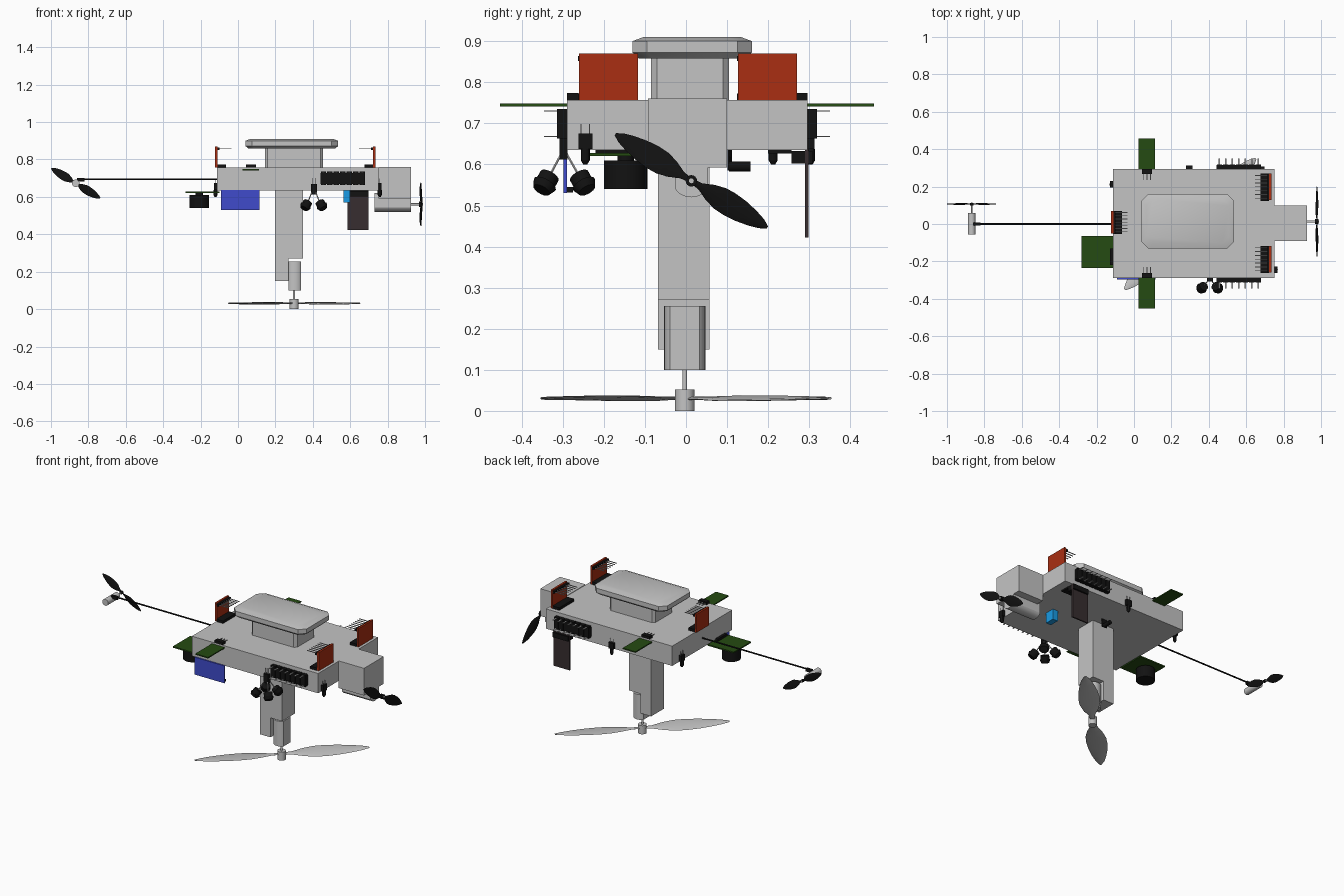
import bpy, bmesh, math
from mathutils import Vector, Matrix

if "Cube" in bpy.data.objects:
    bpy.data.objects.remove(bpy.data.objects["Cube"])

def mat(name, r, g, b):
    m = bpy.data.materials.new(name)
    m.diffuse_color = (r, g, b, 1)
    m.use_nodes = True
    m.node_tree.nodes["Principled BSDF"].inputs["Base Color"].default_value = m.diffuse_color
    return m

GREY = mat("light grey", .55, .55, .55)
BLACK = mat("black", .006, .006, .006)
RUST = mat("rust red", .40, .028, .006)
GREEN = mat("board green", .018, .07, .006)
BLUE = mat("deep blue", .05, .07, .60)
SKY = mat("sky blue", .01, .33, .78)
BROWN = mat("dark brown", .038, .027, .029)


class Part:
    """Collects primitives into one mesh object."""
    def __init__(self, name, material):
        self.name, self.m, self.bm = name, material, bmesh.new()

    def box(self, x0, x1, y0, y1, z0, z1):
        c = Vector(((x0 + x1) / 2, (y0 + y1) / 2, (z0 + z1) / 2))
        bmesh.ops.create_cube(self.bm, size=1, matrix=Matrix.Translation(c) @
                              Matrix.Diagonal((abs(x1 - x0), abs(y1 - y0), abs(z1 - z0), 1)))
        return self

    def rod(self, a, b, r, n=16, r2=None):
        a, b = Vector(a), Vector(b)
        d = b - a
        rot = d.to_track_quat('Z', 'Y').to_matrix().to_4x4()
        bmesh.ops.create_cone(self.bm, cap_ends=True, segments=n, radius1=r,
                              radius2=r if r2 is None else r2, depth=d.length,
                              matrix=Matrix.Translation((a + b) / 2) @ rot)
        return self

    def loft(self, rings):
        vs = [[self.bm.verts.new(p) for p in ring] for ring in rings]
        n = len(vs[0])
        for a, b in zip(vs, vs[1:]):
            for i in range(n):
                self.bm.faces.new((a[i], a[(i + 1) % n], b[(i + 1) % n], b[i]))
        self.bm.faces.new(vs[0][::-1])
        self.bm.faces.new(vs[-1])
        return self

    def done(self):
        bmesh.ops.recalc_face_normals(self.bm, faces=self.bm.faces[:])
        me = bpy.data.meshes.new(self.name)
        self.bm.to_mesh(me)
        self.bm.free()
        me.materials.append(self.m)
        me.shade_smooth()
        me.set_sharp_from_angle(angle=math.radians(30))
        ob = bpy.data.objects.new(self.name, me)
        bpy.context.collection.objects.link(ob)
        return ob


def chamfered(x0, x1, y0, y1, c, z):
    return [(x0 + c, y0, z), (x1 - c, y0, z), (x1, y0 + c, z), (x1, y1 - c, z),
            (x1 - c, y1, z), (x0 + c, y1, z), (x0, y1 - c, z), (x0, y0 + c, z)]


# Propeller: two twisted lens-section blades, built along local X with local Z as axis
def propeller(name, material, matrix, R, chord, pitch, thick):
    p = Part(name, material)
    stations = [(.03, .22), (.12, .30), (.25, .72), (.38, .97), (.5, 1), (.65, .9),
                (.8, .68), (.92, .42), (1, .1)]
    for turn in (0, math.pi):
        rings = []
        for t, w in stations:
            a = math.radians(pitch) * (1.3 - .6 * t)
            ring = []
            for k in range(8):
                q = k * math.pi / 4
                y, z = chord / 2 * w * math.cos(q), thick / 2 * math.sin(q)
                v = Vector((R * t, y * math.cos(a) - z * math.sin(a),
                            y * math.sin(a) + z * math.cos(a)))
                ring.append(matrix @ Matrix.Rotation(turn, 4, 'Z') @ v)
            rings.append(ring)
        p.loft(rings)
    p.done()


# Motor can with two flat sides
def motor(name, fn, r, flat, a, b):
    prof = [(max(-flat, min(flat, r * math.cos(i * math.pi / 16))), r * math.sin(i * math.pi / 16))
            for i in range(32)]
    Part(name, GREY).loft([[fn(u, v, w) for u, v in prof] for w in (a, b)]).done()


# Main hull, rear box, neck and canopy
Part("body", GREY).box(-.112, .75, -.29, .295, .635, .757).done()
Part("rear_box", GREY).box(.75, .925, -.092, .10, .592, .76).done()
Part("neck", GREY).loft([chamfered(.144, .455, -.085, .105, .015, z) for z in (.75, .865)]).done()
Part("canopy", GREY).loft([chamfered(.04 + i, .535 - i, -.13 + i, .16 - i, .035, z) for z, i in
                           ((.858, .015), (.872, 0), (.9, 0), (.91, .027))]).done()

# Leg with lower motor and large propeller
Part("leg", GREY).box(.198, .348, -.068, .057, .27, .64).box(.198, .27, -.068, .057, .15, .27).done()
motor("leg_motor", lambda u, v, w: (.303 + u, -.003 + v, w), .05, .034, .1, .255)
Part("leg_shaft", GREY).rod((.3, -.003, .05), (.3, -.003, .1), .006).rod(
    (.3, -.003, 0), (.3, -.003, .053), .024, 24).done()
propeller("leg_propeller", GREY, Matrix.Translation((.3, 0, .031)) @ Matrix.Rotation(
    math.radians(45), 4, 'Z'), .495, .12, 6, .007)

# Rear motor and propeller
motor("rear_motor", lambda u, v, w: (w, .013 + u, .57 + v), .05, .04, .73, .925)
Part("rear_shaft", GREY).rod((.92, .013, .56), (.99, .013, .56), .006).done()
Part("rear_hub", BLACK).rod((.967, .013, .56), (.987, .013, .56), .014).done()
to_x = Matrix(((0, 0, 1, 0), (1, 0, 0, 0), (0, 1, 0, 0), (0, 0, 0, 1)))
propeller("rear_propeller", BLACK, Matrix.Translation((.978, .013, .56)) @ to_x @ Matrix.Rotation(
    math.radians(-31.5), 4, 'Z'), .217, .062, 14, .005)

# Tail boom with side-facing motor and propeller
Part("boom", BLACK).rod((-.11, 0, .695), (-.86, 0, .695), .0045, 10).box(
    -.86, -.82, -.008, .008, .682, .7).done()
Part("boom_motor", GREY).rod((-.868, -.055, .673), (-.868, .06, .673), .02, 24).rod(
    (-.868, .06, .673), (-.868, .115, .673), .004, 10).done()
Part("boom_hub", BLACK).rod((-.868, .098, .673), (-.868, .112, .673), .009).done()
propeller("boom_propeller", BLACK, Matrix.Translation((-.868, .107, .673)) @ Matrix.Rotation(
    math.pi / 2, 4, 'X') @ Matrix.Rotation(math.radians(-31.5), 4, 'Z'), .153, .048, 12, .004)

# Upright rust boards with header strips and pins
for tag, x, s, y0, y1 in (("right_front", .722, -1, -.26, -.117), ("right_back", .722, -1, .127, .27),
                          ("left", -.11, 1, -.05, .07)):
    Part(tag + "_upright_board", RUST).box(x, x - s * .012, y0, y1, .757, .87).done()
    h = Part(tag + "_headers", BLACK)
    h.box(x, x + s * .012, y0 - .003, y1, .851, .864).box(x, x + s * .045, y0 - .003, y1, .757, .773)
    h.done()
    pins = Part(tag + "_pins", GREY)
    for i in range(7):
        y = y0 + (y1 - y0) * (i + .5) / 7
        pins.box(x, x + s * .075, y - .002, y + .002, .855, .859)
    pins.done()

# Side boards with headers, and ridged chips with pins, on both sides
for tag, s, y in (("front", -1, -.29), ("back", 1, .295)):
    Part(tag + "_side_board", GREEN).box(.025, .112, y - s * .01, y + s * .162, .741, .748).done()
    Part(tag + "_side_header", BLACK).box(.043, .097, y, y - s * .028, .757, .774).done()
    pins = Part(tag + "_side_pins", GREY)
    for i in range(3):
        pins.box(.05 + i * .018, .054 + i * .018, y - s * .028, y - s * .06, .763, .767)
    pins.done()
    chip = Part(tag + "_chip", BLACK).box(.44, .68, y, y + s * .02, .669, .729)
    pins = Part(tag + "_chip_pins", GREY)
    for i in range(7):
        x = .457 + i * .0345
        chip.box(x - .0145, x + .0145, y, y + s * .024, .663, .735)
        for z in (.668, .73):
            pins.box(x - .004, x + .004, y, y + s * .055, z - .0015, z + .0015)
    chip.done()
    pins.done()

# Buzzer board at the left end
Part("buzzer_board", GREEN).box(-.28, -.1, -.235, -.065, .62, .628).done()
Part("buzzer", BLACK).rod((-.207, -.147, .54), (-.207, -.147, .61), .053, 32).rod(
    (-.207, -.147, .6), (-.207, -.147, .622), .02).done()
Part("buzzer_header", BLACK).box(-.128, -.112, -.22, -.13, .628, .643).done()

# Small lamps clipped on the body edges
for tag, x, y, hx, hy in (("right", .758, -.245, .009, .017), ("left", -.12, .212, .009, .017),
                          ("back", .295, .303, .017, .009)):
    lamp = Part(tag + "_lamp", BLACK).box(x - hx, x + hx, y - hy, y + hy, .637, .675)
    lamp.rod((x, y, .637), (x, y, .61), .011, 12).rod((x, y, .61), (x, y, .6), .011, 12, .005).done()
    wires = Part(tag + "_lamp_wires", GREY)
    for k in (-.6, .6):
        a, b = (x, y + k * hy) if hy > hx else (x + k * hx, y)
        wires.box(a - .0015, a + .0015, b - .0015, b + .0015, .675, .698)
    wires.done()
Part("leg_lamp", BLACK).box(.287, .323, .101, .105, .585, .637).rod(
    (.305, .105, .595), (.305, .157, .595), .0125, 14).done()

# Hanging plates: brown at the back, blue at the front, and a small blue trimmer
Part("brown_plate", BROWN).box(.585, .697, .289, .298, .422, .637).done()
Part("brown_plate_header", BLACK).box(.59, .697, .257, .308, .602, .632).box(
    .59, .697, .2, .257, .627, .635).done()
Part("blue_plate", BLUE).box(-.09, .115, -.298, -.29, .53, .637).done()
Part("blue_plate_header", BLACK).box(.07, .11, -.29, -.275, .532, .545).done()
Part("trimmer", SKY).box(.565, .6, -.05, .01, .57, .637).done()

# Cluster of four splayed cans on wires
cans = Part("sensor_cans", BLACK).box(.39, .422, -.308, -.288, .612, .668)
wires = Part("sensor_wires", GREY)
for sx in (-1, 1):
    for sy in (-1, 1):
        d = Vector((sx * .45, sy * .45, -.8)).normalized()
        top = Vector((.405 + sx * .032, -.296 + sy * .036, .572))
        cans.rod(top, top + d * .026, .025, 16).rod(top + d * .026, top + d * .044, .03, 16, .022)
        wires.rod((.405 + sx * .008, -.297 + sy * .004, .63), top, .003, 6)
        wires.rod((.405 + sx * .008, -.298, .66), (.405 + sx * .008, -.298, .7), .002, 6)
cans.done()
wires.done()
